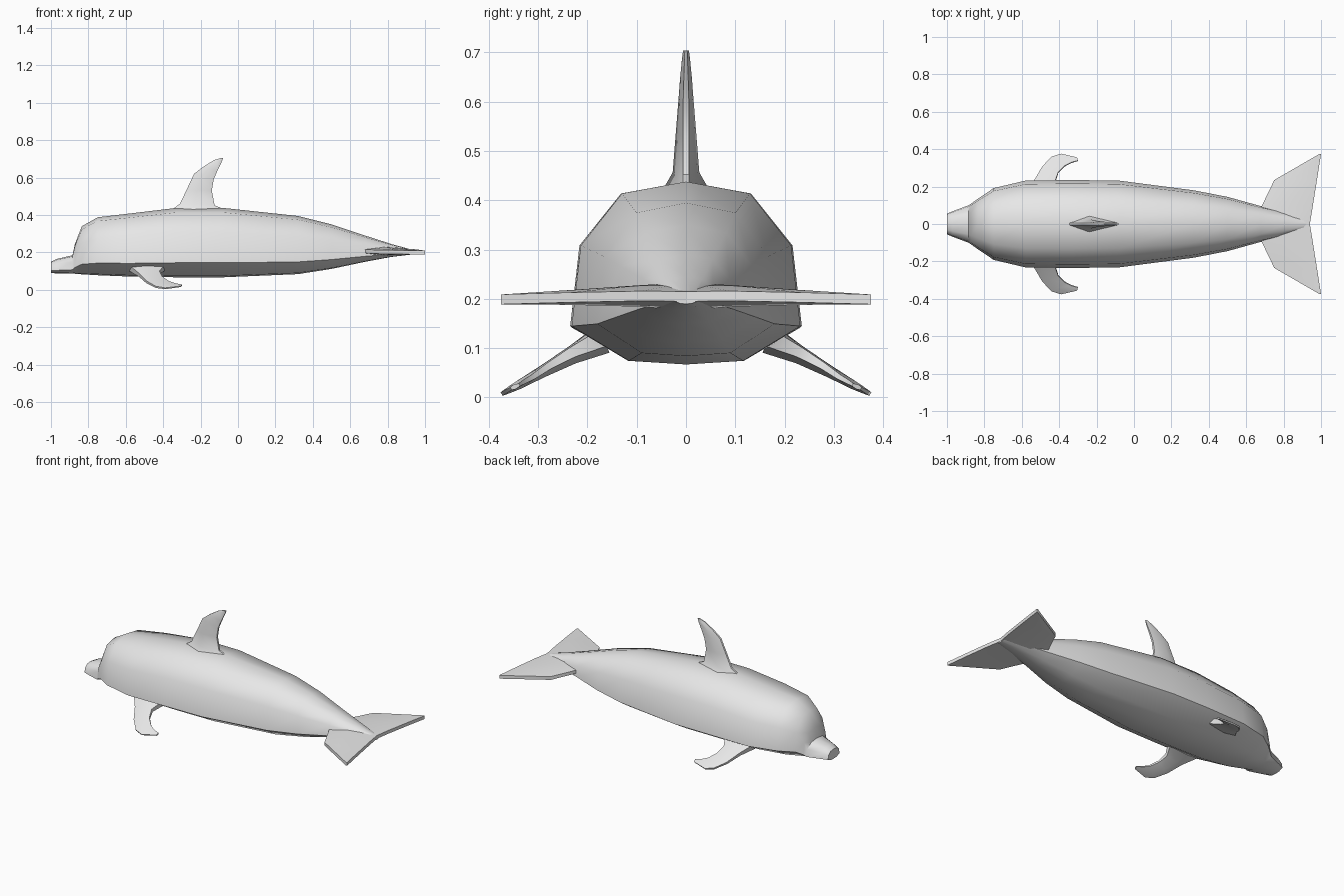
import bpy, bmesh, math
from mathutils import Vector

grey = bpy.data.materials.new("light grey skin")
grey.diffuse_color = (0.8, 0.8, 0.8, 1)


def loft(name, rings, mirror=False, angle=50):
    """Skin a list of equal-length point rings and cap both ends."""
    bm = bmesh.new()
    vs = [[bm.verts.new(p) for p in ring] for ring in rings]
    n = len(rings[0])
    for a, b in zip(vs, vs[1:]):
        for i in range(n):
            j = (i + 1) % n
            bm.faces.new((a[i], a[j], b[j], b[i]))
    bm.faces.new(vs[0])
    bm.faces.new(vs[-1])
    bmesh.ops.recalc_face_normals(bm, faces=bm.faces)
    me = bpy.data.meshes.new(name)
    bm.to_mesh(me)
    bm.free()
    me.materials.append(grey)
    ob = bpy.data.objects.new(name, me)
    bpy.context.collection.objects.link(ob)
    bpy.ops.object.select_all(action='DESELECT')
    ob.select_set(True)
    bpy.context.view_layer.objects.active = ob
    bpy.ops.object.shade_smooth_by_angle(angle=math.radians(angle))
    if mirror:
        m = ob.modifiers.new("mirror", 'MIRROR')
        m.use_axis = (False, True, False)
        m.use_clip = False
    return ob


def blade_section(lead, trail, half, edge, normal):
    """Six-point fin section: blunt edges with a thicker middle."""
    a, b, n = Vector(lead), Vector(trail), Vector(normal).normalized()
    m = a.lerp(b, 0.4)
    return [a + n * edge, m + n * half, b + n * edge,
            b - n * edge, m - n * half, a - n * edge]


# Body: one ten-sided section scaled along the length
half_profile = [(0, 1), (0.56, 0.935), (0.92, 0.65), (1, 0.21), (0.5, 0.02), (0, 0)]
profile = half_profile + [(-w, u) for w, u in half_profile[-2:0:-1]]
stations = [  # x, half width, bottom, top
    (-1.00, 0.055, 0.090, 0.150), (-0.97, 0.068, 0.088, 0.165),
    (-0.885, 0.10, 0.087, 0.185), (-0.872, 0.108, 0.086, 0.245),
    (-0.835, 0.135, 0.083, 0.340), (-0.75, 0.192, 0.078, 0.388),
    (-0.58, 0.232, 0.071, 0.408), (-0.33, 0.235, 0.067, 0.438),
    (-0.08, 0.232, 0.067, 0.438), (0.32, 0.180, 0.084, 0.395),
    (0.50, 0.145, 0.112, 0.350), (0.68, 0.095, 0.150, 0.290),
    (0.82, 0.060, 0.176, 0.245), (0.94, 0.022, 0.190, 0.212)]
loft("body", [[(x, w * p, b + (t - b) * u) for p, u in profile]
              for x, w, b, t in stations])

# Dorsal fin: swept back and thinning upwards
fin = [  # lead x, lead z, trail x, trail z, half thickness
    (-0.36, 0.425, -0.06, 0.425, 0.045), (-0.31, 0.460, -0.125, 0.452, 0.027),
    (-0.275, 0.535, -0.14, 0.530, 0.021), (-0.235, 0.620, -0.13, 0.590, 0.015),
    (-0.19, 0.655, -0.11, 0.637, 0.012), (-0.13, 0.693, -0.088, 0.682, 0.008),
    (-0.095, 0.704, -0.08, 0.704, 0.006)]
loft("dorsal_fin", [blade_section((lx, 0, lz), (tx, 0, tz), h, min(h * 0.4, 0.006), (0, 1, 0))
                    for lx, lz, tx, tz, h in fin])

# Flippers: short curved blades sloping down and back
flipper = [  # lead point, trail point, half thickness
    ((-0.58, 0.17, 0.115), (-0.39, 0.17, 0.120), 0.030),
    ((-0.53, 0.235, 0.080), (-0.42, 0.230, 0.092), 0.018),
    ((-0.49, 0.305, 0.042), (-0.405, 0.275, 0.066), 0.012),
    ((-0.44, 0.358, 0.015), (-0.37, 0.310, 0.042), 0.009),
    ((-0.39, 0.374, 0.007), (-0.335, 0.328, 0.032), 0.007),
    ((-0.305, 0.355, 0.018), (-0.30, 0.338, 0.026), 0.005)]
loft("flippers", [blade_section(a, b, h, h * 0.6, (0, 0.5, 0.87))
                  for a, b, h in flipper], mirror=True)

# Tail flukes: flat swept blades with a straight trailing edge
fluke = [  # y, lead x, trail x, centre z, half thickness
    (0.0, 0.64, 0.94, 0.205, 0.028), (0.09, 0.68, 0.955, 0.206, 0.022),
    (0.235, 0.75, 0.978, 0.203, 0.015), (0.375, 0.992, 1.0, 0.199, 0.010)]
loft("tail_flukes", [blade_section((lx, y, z), (tx, y, z), h, 0.010, (0, 0, 1))
                     for y, lx, tx, z, h in fluke], mirror=True)
